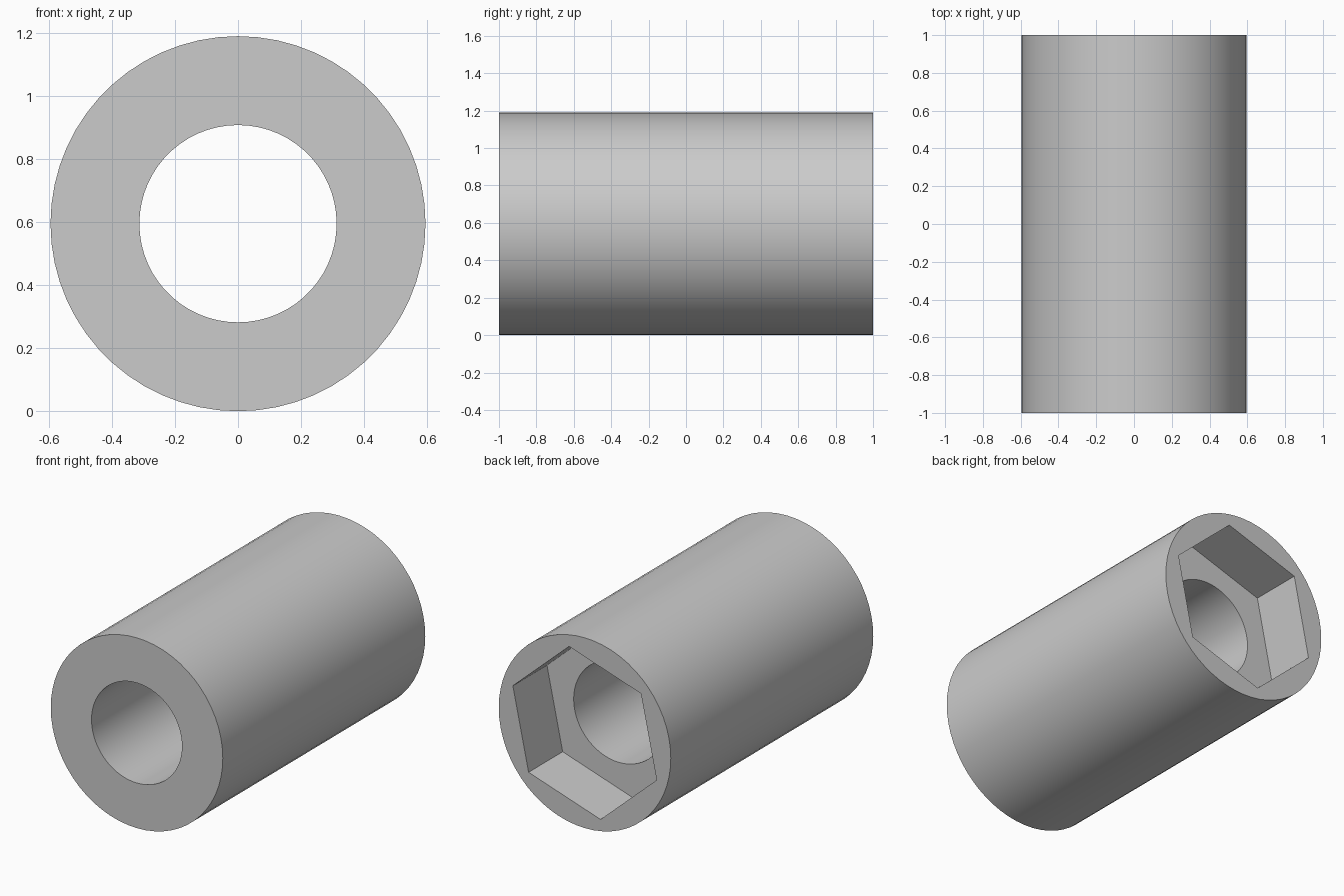
import bpy, bmesh
from math import pi, cos, radians, sin

cube = bpy.data.objects.get("Cube")
if cube:
    bpy.data.objects.remove(cube, do_unlink=True)

SEGMENTS = 60
OUTER_R, HOLE_R, HEX_R = 0.595, 0.313, 0.523
HEX_TURN = radians(18)
FRONT, BACK, POCKET_FLOOR = -1.0, 1.0, 0.663


def circle(radius):
    return lambda angle: radius


def hexagon(angle):
    """Distance from the axis to the hexagon's edge at an angle."""
    within_side = (angle - HEX_TURN) % (pi / 3) - pi / 6
    return HEX_R * cos(pi / 6) / cos(within_side)


def add_ring(bm, shape, y):
    ring = []
    for i in range(SEGMENTS):
        a = 2 * pi * i / SEGMENTS
        r = shape(a)
        ring.append(bm.verts.new((r * cos(a), y, OUTER_R + r * sin(a))))
    return ring


# Plain grey finish
grey = bpy.data.materials.new("grey")
grey.use_nodes = True
colour = (0.6, 0.6, 0.6, 1)
grey.diffuse_color = colour
grey.node_tree.nodes["Principled BSDF"].inputs["Base Color"].default_value = colour

# Sleeve cross-section: outer wall, hexagonal pocket at the back, round bore
bm = bmesh.new()
section = [
    (circle(OUTER_R), FRONT),
    (circle(OUTER_R), BACK),
    (hexagon, BACK),
    (hexagon, POCKET_FLOOR),
    (circle(HOLE_R), POCKET_FLOOR),
    (circle(HOLE_R), FRONT),
]
rings = [add_ring(bm, shape, y) for shape, y in section]
for a, b in zip(rings, rings[1:] + rings[:1]):
    for i in range(SEGMENTS):
        j = (i + 1) % SEGMENTS
        bm.faces.new((a[i], a[j], b[j], b[i]))
bmesh.ops.recalc_face_normals(bm, faces=bm.faces)

mesh = bpy.data.meshes.new("hex_socket_sleeve")
bm.to_mesh(mesh)
bm.free()
mesh.materials.append(grey)
sleeve = bpy.data.objects.new("hex_socket_sleeve", mesh)
bpy.context.collection.objects.link(sleeve)

# Smooth round walls with crisp rims and hexagon corners
bpy.ops.object.select_all(action="DESELECT")
sleeve.select_set(True)
bpy.context.view_layer.objects.active = sleeve
bpy.ops.object.shade_smooth_by_angle(angle=radians(30))
